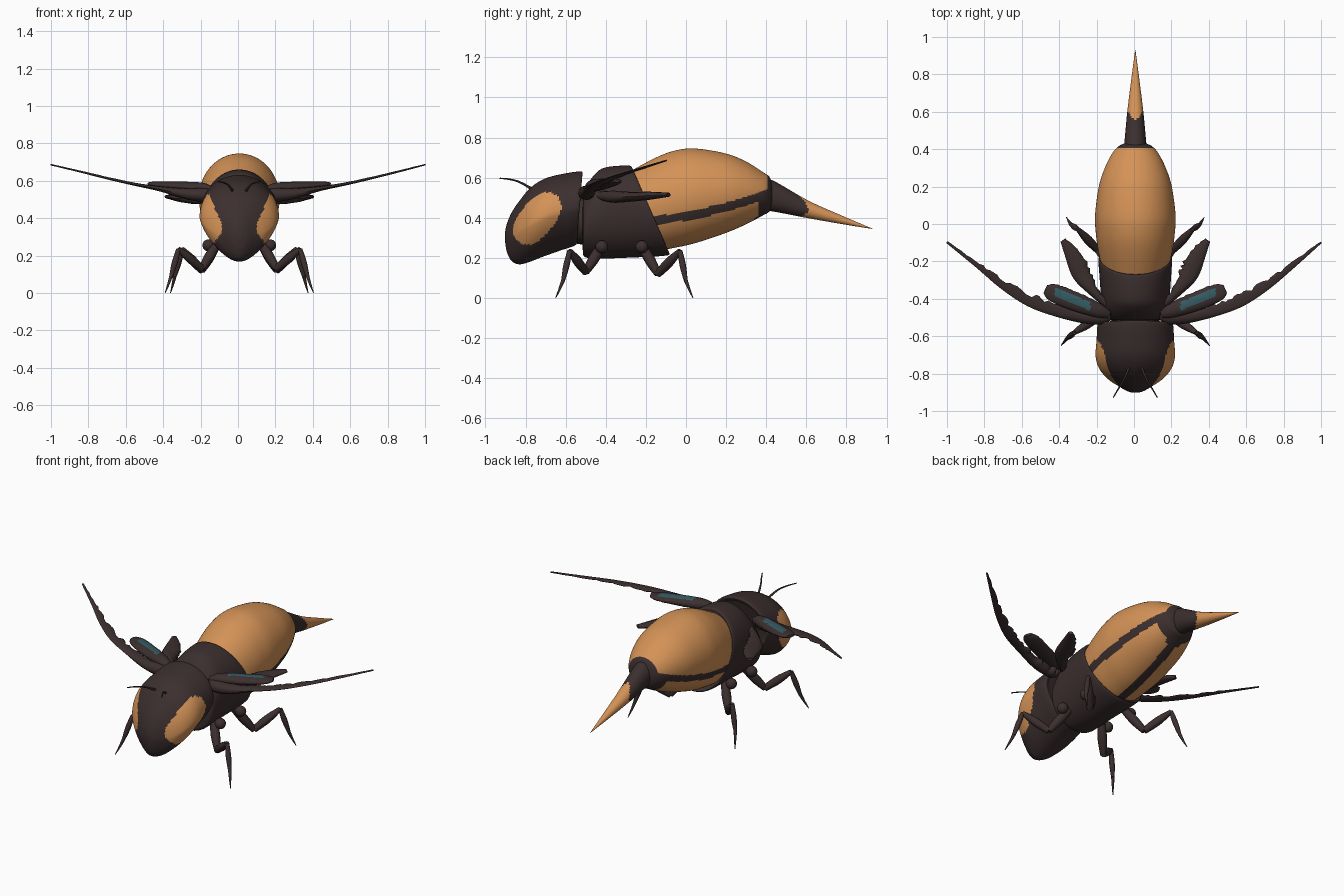
import bpy, bmesh, math, random
from mathutils import Vector

random.seed(4)
if "Cube" in bpy.data.objects:
    bpy.data.objects.remove(bpy.data.objects["Cube"])


def material(name, rgb):
    m = bpy.data.materials.new(name)
    m.use_nodes = True
    m.diffuse_color = (*rgb, 1)
    bsdf = next(n for n in m.node_tree.nodes if n.type == 'BSDF_PRINCIPLED')
    bsdf.inputs["Base Color"].default_value = (*rgb, 1)
    bsdf.inputs["Roughness"].default_value = 0.7
    return m


DARK = material("dark_brown", (0.045, 0.028, 0.028))
AMBER = material("amber_orange", (0.66, 0.29, 0.095))
TEAL = material("dull_teal", (0.035, 0.105, 0.125))
MID = 0.007   # body centre line


def resample(rows, steps):
    """Smooth curve through rows of numbers."""
    out = []
    for i in range(len(rows) - 1):
        a, b, c, d = (rows[max(0, min(len(rows) - 1, i + k))] for k in (-1, 0, 1, 2))
        for k in range(steps):
            t = k / steps
            out.append([q + 0.5 * t * (r - p + t * (2 * p - 5 * q + 4 * r - s + t * (3 * (q - r) + s - p)))
                        for p, q, r, s in zip(a, b, c, d)])
    return out + [list(rows[-1])]


def skin(name, rings, accent=None, rule=None):
    """Join rings of points into a closed smooth skin; rule picks accent faces."""
    bm = bmesh.new()
    rows = [[bm.verts.new(p) for p in ring] for ring in rings]
    n = len(rows[0])
    for a, b in zip(rows, rows[1:]):
        for i in range(n):
            j = (i + 1) % n
            bm.faces.new((a[i], a[j], b[j], b[i]))
    bm.faces.new(rows[0])
    bm.faces.new(rows[-1])
    bmesh.ops.recalc_face_normals(bm, faces=bm.faces)
    bm.normal_update()
    if rule:
        for f in bm.faces:
            f.material_index = int(rule(f.calc_center_median(), f.normal))
    me = bpy.data.meshes.new(name)
    bm.to_mesh(me)
    bm.free()
    me.materials.append(DARK)
    if accent:
        me.materials.append(accent)
    ob = bpy.data.objects.new(name, me)
    bpy.context.collection.objects.link(ob)
    bpy.ops.object.select_all(action='DESELECT')
    ob.select_set(True)
    bpy.context.view_layer.objects.active = ob
    bpy.ops.object.shade_smooth_by_angle(angle=math.radians(50))
    return ob


def body(name, sections, steps=10, sides=96, pinch=0.0, **kw):
    """Loft along y. Sections: y, bottom, top, half width, slant."""
    rings = []
    for y, zb, zt, w, sl in resample(sections, steps):
        ring = []
        for i in range(sides):
            a = 2 * math.pi * i / sides
            h = (zt - zb) / 2 * math.sin(a)
            narrow = 1 + pinch * min(0, math.sin(a))
            ring.append((MID + w * math.cos(a) * narrow, y + sl * h, (zb + zt) / 2 + h))
        rings.append(ring)
    return skin(name, rings, **kw)


def sweep(name, pts, s=1, steps=6, sides=12, ragged=0.0, **kw):
    """Tapered limb. Points: x, y, z, half width, half thickness; s mirrors x."""
    rows = resample(pts, steps)
    rings = []
    for i, (x, y, z, w, h) in enumerate(rows):
        d = Vector(rows[min(i + 1, len(rows) - 1)][:3]) - Vector(rows[max(i - 1, 0)][:3])
        side = d.cross(Vector((0, 0, 1))).normalized()
        up = side.cross(d).normalized()
        bite = 1 - ragged * random.random()
        ring = []
        for k in range(sides):
            a = 2 * math.pi * k / sides
            c = math.cos(a)
            p = Vector((x, y, z)) + side * w * c * (bite if c < -0.3 else 1) + up * h * math.sin(a)
            ring.append((MID + s * p.x, p.y, p.z))
        rings.append(ring)
    return skin(name, rings, **kw)


# Head with amber eye patches on the flanks
def eye(c, n):
    u, v = c.y + 0.742, c.z - 0.397
    p = 0.64 * u + 0.77 * v
    q = 0.77 * u - 0.64 * v
    return abs(c.x - MID) > 0.06 and c.y < -0.6 and abs(p / 0.148) ** 2.4 + abs(q / 0.085) ** 2.4 < 1


body("head", [(-0.54, 0.30, 0.60, 0.17, 0.08), (-0.535, 0.265, 0.63, 0.20, 0.08),
              (-0.62, 0.235, 0.62, 0.207, 0.06), (-0.71, 0.205, 0.595, 0.212, 0.03),
              (-0.775, 0.182, 0.55, 0.192, 0), (-0.83, 0.168, 0.485, 0.145, 0),
              (-0.87, 0.185, 0.425, 0.085, 0), (-0.893, 0.23, 0.37, 0.045, 0),
              (-0.902, 0.28, 0.33, 0.015, 0)], pinch=0.22, accent=AMBER, rule=eye)

body("neck", [(-0.60, 0.28, 0.50, 0.12, 0), (-0.48, 0.26, 0.50, 0.13, 0)], steps=2, sides=32)

# Thorax, cut off on a slant over the abdomen
body("thorax", [(-0.515, 0.24, 0.49, 0.14, 0), (-0.505, 0.205, 0.54, 0.172, 0),
                (-0.45, 0.197, 0.61, 0.182, -0.05), (-0.36, 0.20, 0.65, 0.186, -0.2),
                (-0.19, 0.212, 0.66, 0.196, -0.42), (-0.185, 0.235, 0.64, 0.18, -0.42)])

# Abdomen: amber back and two belly panels, split by dark bands
BELLY = [(-0.30, 0.24, 0.62, 0.165, 0), (-0.15, 0.237, 0.70, 0.197, 0), (-0.05, 0.252, 0.736, 0.211, 0),
         (0.05, 0.275, 0.745, 0.215, 0), (0.20, 0.325, 0.72, 0.195, 0), (0.30, 0.368, 0.68, 0.163, 0),
         (0.38, 0.41, 0.63, 0.122, 0), (0.415, 0.43, 0.605, 0.09, 0), (0.43, 0.46, 0.57, 0.06, 0)]


def panels(c, n):
    upper = 0.432 + 0.17 * c.y + 0.25 * max(0, c.y) ** 2
    lower = upper - 0.045
    if c.z > upper:
        return c.y < 0.405
    end = 0.36 - 0.02 * (abs(c.x - MID) < 0.05)
    return c.z < lower and abs(c.x - MID) > 0.028 and c.y < end


body("abdomen", BELLY, steps=14, sides=144, accent=AMBER, rule=panels)

# Stinger with amber tip
sweep("stinger", [(0, 0.40, 0.512, 0.062, 0.085), (0, 0.44, 0.502, 0.058, 0.072),
                  (0, 0.60, 0.443, 0.043, 0.043), (0, 0.77, 0.391, 0.022, 0.021),
                  (0, 0.93, 0.345, 0.001, 0.001)], steps=14, sides=40, accent=AMBER,
      rule=lambda c, n: c.y > 0.545 + 1.5 * abs(c.x - MID))


def teal_stripe(c, n):
    x = abs(c.x - MID)
    return n.z > 0.3 and 0.24 < x < 0.43 and abs(c.y + 0.44 - 0.42 * (x - 0.245)) < 0.023


FRONT_LEG = [(0.12, -0.42, 0.26), (0.20, -0.50, 0.13), (0.325, -0.58, 0.235),
             (0.365, -0.612, 0.09), (0.397, -0.65, 0.0)]
REAR_LEG = [(0.12, -0.22, 0.26), (0.20, -0.14, 0.12), (0.305, -0.03, 0.235),
            (0.345, -0.002, 0.09), (0.368, 0.035, 0.0)]
# Half widths at the start, middle and end of each leg segment
GIRTH = [(0.022, 0.027, 0.018), (0.019, 0.024, 0.013), (0.012, 0.016, 0.01), (0.010, 0.006, 0.002)]


def leg(name, joints, s):
    for part, a, b, g in zip(("thigh", "shin", "ankle", "foot"), joints, joints[1:], GIRTH):
        a, b = Vector(a), Vector(b)
        m = (a + b) / 2
        if part == "foot":
            m.z -= 0.005
            m += (a - b).cross(Vector((0, 0, 1))).cross(a - b) * 0.2
        sweep(f"{name}_{part}", [(*p, r, r) for p, r in zip((a, m, b), g)], s, steps=5)
    bpy.ops.mesh.primitive_uv_sphere_add(segments=20, ring_count=12, radius=0.032,
                                         location=(MID + s * 0.165, joints[0][1], 0.255))
    hip = bpy.context.object
    hip.name = f"{name}_hip"
    hip.data.materials.append(DARK)
    bpy.ops.object.shade_smooth()


for s, label in ((1, "left"), (-1, "right")):
    tip = 1 - s * MID
    # Long narrow forewing with a ragged trailing edge
    sweep(f"{label}_forewing", [(0.13, -0.49, 0.53, 0.02, 0.02), (0.18, -0.495, 0.525, 0.042, 0.036),
                                (0.28, -0.49, 0.53, 0.04, 0.03), (0.42, -0.455, 0.556, 0.04, 0.014),
                                (0.56, -0.405, 0.582, 0.038, 0.008), (0.70, -0.325, 0.613, 0.028, 0.006),
                                (0.84, -0.22, 0.647, 0.017, 0.005), (tip, -0.097, 0.686, 0.006, 0.004)],
          s, steps=8, ragged=0.6)
    # Wing case with a teal stripe
    sweep(f"{label}_wing_case", [(0.14, -0.485, 0.55, 0.02, 0.015), (0.20, -0.46, 0.56, 0.04, 0.03),
                                 (0.33, -0.41, 0.57, 0.052, 0.026), (0.44, -0.365, 0.58, 0.048, 0.017),
                                 (0.48, -0.347, 0.585, 0.025, 0.008)],
          s, steps=12, sides=40, ragged=0.1, accent=TEAL, rule=teal_stripe)
    # Short hindwing
    sweep(f"{label}_hindwing", [(0.15, -0.43, 0.51, 0.02, 0.02), (0.22, -0.36, 0.505, 0.03, 0.03),
                                (0.28, -0.27, 0.505, 0.054, 0.024), (0.32, -0.18, 0.51, 0.052, 0.02),
                                (0.385, -0.085, 0.515, 0.018, 0.01)], s, steps=7, ragged=0.35)
    leg(f"{label}_front_leg", FRONT_LEG, s)
    leg(f"{label}_rear_leg", REAR_LEG, s)
    # Antenna
    sweep(f"{label}_antenna", [(0.035, -0.77, 0.545, 0.007, 0.007), (0.06, -0.83, 0.578, 0.005, 0.005),
                               (0.09, -0.88, 0.592, 0.004, 0.004), (0.118, -0.928, 0.597, 0.003, 0.003)],
          s, sides=8)
